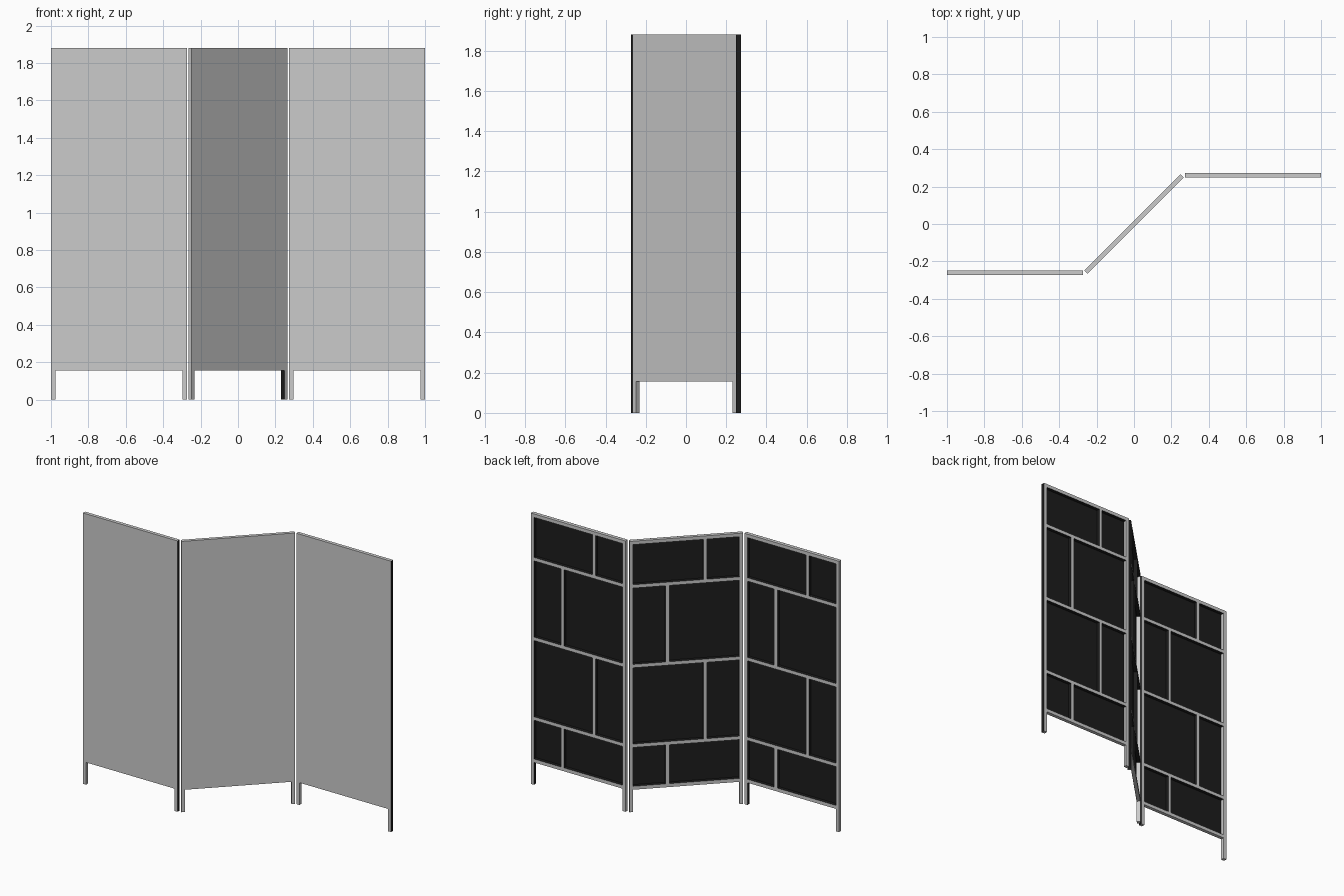
import bpy, bmesh, math
from mathutils import Matrix, Vector

if "Cube" in bpy.data.objects:
    bpy.data.objects.remove(bpy.data.objects["Cube"])

W, T, H = 0.727, 0.025, 1.88     # panel width, thickness, height
B, LEG = 0.024, 0.155            # bar width, leg height
GAP = 0.0008                     # the dark lining sits just behind the front sheet

dark = bpy.data.materials.new("dark_lining")
dark.diffuse_color = (0.012, 0.012, 0.012, 1)
dark.use_nodes = True
dark.node_tree.nodes["Principled BSDF"].inputs["Base Color"].default_value = dark.diffuse_color
grey = bpy.data.materials.new("grey_frame")
grey.diffuse_color = (0.8, 0.8, 0.8, 1)
grey.use_nodes = True
grey.node_tree.nodes["Principled BSDF"].inputs["Base Color"].default_value = grey.diffuse_color


def add_box(bm, x0, x1, z0, z1):
    """Bar spanning the panel thickness; returns its faces."""
    size = (x1 - x0, T - GAP, z1 - z0)
    mid = Vector(((x0 + x1) / 2, GAP / 2, (z0 + z1) / 2))
    res = bmesh.ops.create_cube(bm, size=1,
                                matrix=Matrix.Translation(mid) @ Matrix.Diagonal((*size, 1)))
    bm.normal_update()
    return list({f for v in res["verts"] for f in v.link_faces})


def add_sheet(bm, x0, x1, y, z0, z1):
    pts = [(x0, z0), (x1, z0), (x1, z1), (x0, z1)]
    return bm.faces.new([bm.verts.new((x, y, z)) for x, z in pts])


def finish(bm, name, place, materials=()):
    me = bpy.data.meshes.new(name)
    bm.to_mesh(me)
    bm.free()
    for m in materials:
        me.materials.append(m)
    ob = bpy.data.objects.new(name, me)
    ob.matrix_world = place
    bpy.context.collection.objects.link(ob)


def build_panel(name, x, y, angle):
    place = Matrix.Translation((x, y, 0)) @ Matrix.Rotation(angle, 4, "Z")
    h = W / 2

    # left stile, running down into a leg
    bm = bmesh.new()
    add_box(bm, -h, -h + B, 0, H)
    finish(bm, name + "_left_stile", place)

    # right stile with dark narrow edges
    bm = bmesh.new()
    for f in add_box(bm, h - B, h, 0, H):
        f.material_index = int(abs(f.normal.x) > 0.5)
    finish(bm, name + "_right_stile", place, (grey, dark))

    # top and bottom rails, cross rails and staggered uprights, dark inside
    bm = bmesh.new()
    rails = [LEG + B / 2, 0.46, 1.013, 1.566, H - B / 2]
    bars = [(-h + B, h - B, z - B / 2, z + B / 2) for z in rails]
    for i, (lo, hi) in enumerate(zip(rails, rails[1:])):
        c = W / 6 * (-1) ** i
        bars.append((c - B / 2, c + B / 2, lo + B / 2, hi - B / 2))
    for bar in bars:
        for f in add_box(bm, *bar):
            z = f.calc_center_median().z
            f.material_index = int(abs(f.normal.y) < 0.5 and LEG + 0.001 < z < H - 0.001)
    finish(bm, name + "_lattice", place, (grey, dark))

    # grey sheet on the front
    bm = bmesh.new()
    add_sheet(bm, -h, h, -T / 2, LEG, H)
    finish(bm, name + "_front_sheet", place)

    # dark lining seen between the bars at the back
    bm = bmesh.new()
    add_sheet(bm, -h + B, h - B, -T / 2 + GAP, LEG + B, H - B).normal_flip()
    finish(bm, name + "_lining", place, (dark,))


side_x, side_y = 1 - W / 2, 0.2615
build_panel("left_panel", -side_x, -side_y, 0)
build_panel("middle_panel", 0, 0, math.radians(45))
build_panel("right_panel", side_x, side_y, 0)
